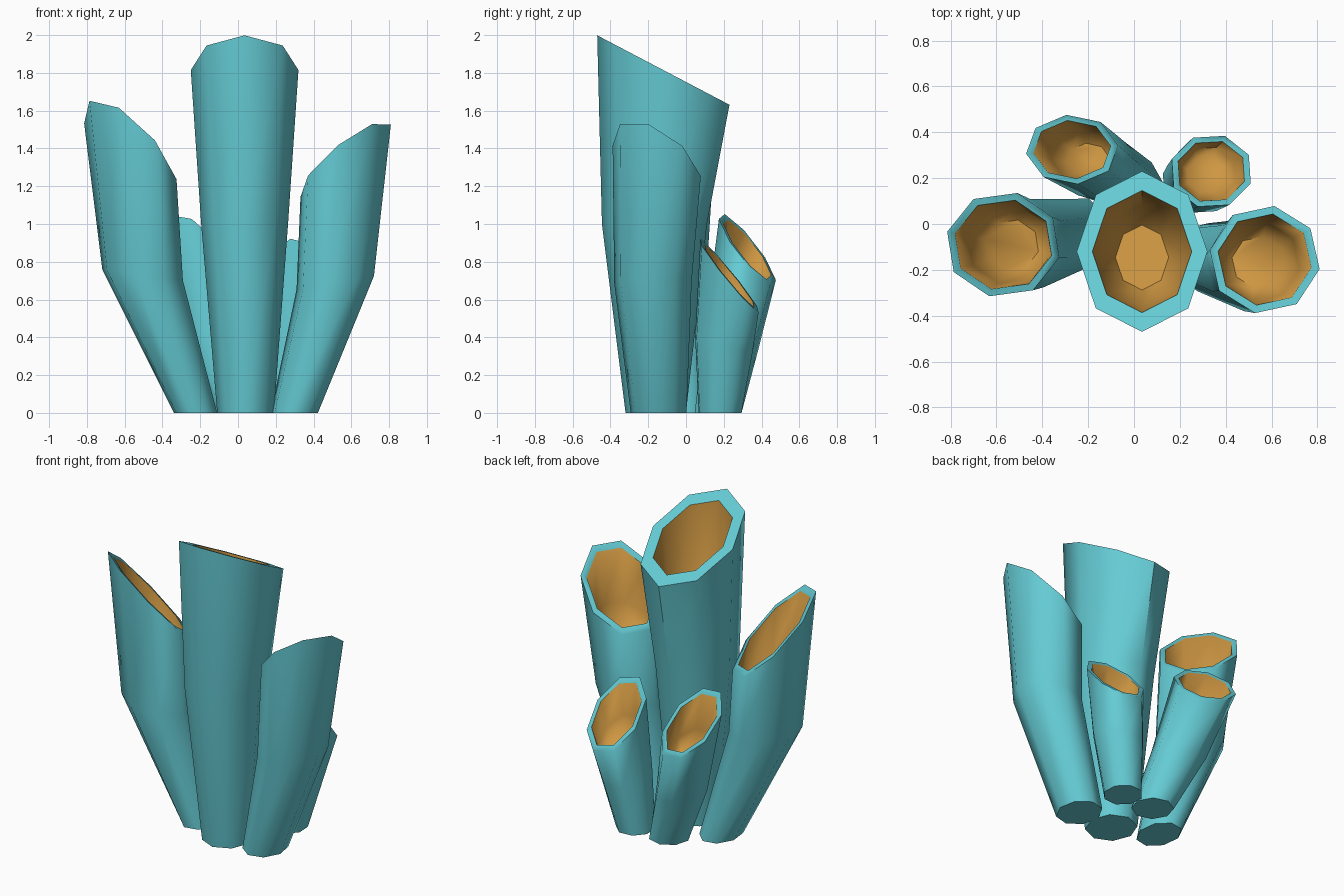
import bpy, bmesh, math

if "Cube" in bpy.data.objects:
    bpy.data.objects.remove(bpy.data.objects["Cube"])

SIDES = 8


def material(name, rgb):
    m = bpy.data.materials.new(name)
    m.diffuse_color = (*rgb, 1)
    m.use_nodes = True
    m.node_tree.nodes["Principled BSDF"].inputs["Base Color"].default_value = m.diffuse_color
    return m


TEAL = material("teal", (0.13, 0.60, 0.66))
ORANGE = material("orange", (0.62, 0.31, 0.055))


def ring(bm, center, radii, slope, phase, scale=1.0):
    """Octagon lying in a sloped plane through its centre."""
    verts = []
    for i in range(SIDES):
        a = math.radians(phase + 360 * i / SIDES)
        dx, dy = radii[0] * scale * math.cos(a), radii[1] * scale * math.sin(a)
        verts.append(bm.verts.new((center[0] + dx, center[1] + dy,
                                   center[2] + slope[0] * dx + slope[1] * dy)))
    return verts


def bridge(bm, low, high, mat):
    for i in range(SIDES):
        j = (i + 1) % SIDES
        bm.faces.new((low[i], low[j], high[j], high[i])).material_index = mat


def mix(p, q, t):
    return tuple(a + (b - a) * t for a, b in zip(p, q))


def tube(name, phase, base, mid, top, lip):
    """Each section is (centre, radii, slope); lip is the mouth's share of the rim."""
    bm = bmesh.new()
    foot = ring(bm, *base, phase)
    waist = ring(bm, *mid, phase)
    rim = ring(bm, *top, phase)
    mouth = ring(bm, *top, phase, lip)
    # cup: wall narrowing to a rounded floor part way down the tube
    walls = [ring(bm, *(mix(top[k], mid[k], t) for k in range(3)), phase, s)
             for t, s in ((0.40, lip * 0.90), (0.55, lip * 0.6))]
    bm.faces.new(foot[::-1])
    bridge(bm, foot, waist, 0)
    bridge(bm, waist, rim, 0)
    bridge(bm, rim, mouth, 0)
    bridge(bm, mouth, walls[0], 1)
    bridge(bm, walls[0], walls[1], 1)
    bm.faces.new(walls[1]).material_index = 1
    bmesh.ops.recalc_face_normals(bm, faces=bm.faces)
    me = bpy.data.meshes.new(name)
    bm.to_mesh(me)
    bm.free()
    me.materials.append(TEAL)
    me.materials.append(ORANGE)
    ob = bpy.data.objects.new(name, me)
    bpy.context.collection.objects.link(ob)
    bpy.ops.object.select_all(action='DESELECT')
    ob.select_set(True)
    bpy.context.view_layer.objects.active = ob
    bpy.ops.object.shade_smooth_by_angle(angle=math.radians(55))


FLAT = (0, 0)

# tall middle tube
tube("center_tube", 0,
     ((0.04, -0.16, 0), (0.15, 0.16), FLAT),
     ((0.035, -0.167, 1.0), (0.23, 0.278), FLAT),
     ((0.035, -0.12, 1.815), (0.285, 0.35), (0, -0.525)), 0.76)
# large side tubes
tube("left_tube", 31,
     ((-0.225, -0.04, 0), (0.118, 0.155), FLAT),
     ((-0.505, -0.095, 0.73), (0.22, 0.21), (-0.14, 0)),
     ((-0.57, -0.09, 1.385), (0.252, 0.232), (-0.79, -0.81)), 0.86)
tube("right_tube", 35,
     ((0.298, -0.145, 0), (0.127, 0.15), FLAT),
     ((0.515, -0.175, 0.69), (0.208, 0.208), (0.17, 0)),
     ((0.57, -0.155, 1.335), (0.243, 0.237), (0.72, -0.48)), 0.85)
# small back tubes
tube("back_left_tube", 7,
     ((0.0, 0.17, 0), (0.125, 0.125), FLAT),
     ((-0.14, 0.24, 0.38), (0.17, 0.145), (-0.1, -0.3)),
     ((-0.27, 0.325, 0.865), (0.202, 0.152), (-0.41, -1.14)), 0.84)
tube("back_right_tube", 26,
     ((0.235, 0.18, 0), (0.115, 0.12), FLAT),
     ((0.29, 0.2, 0.36), (0.155, 0.16), (0, -0.3)),
     ((0.337, 0.23, 0.725), (0.182, 0.163), (-0.2, -1.2)), 0.84)
